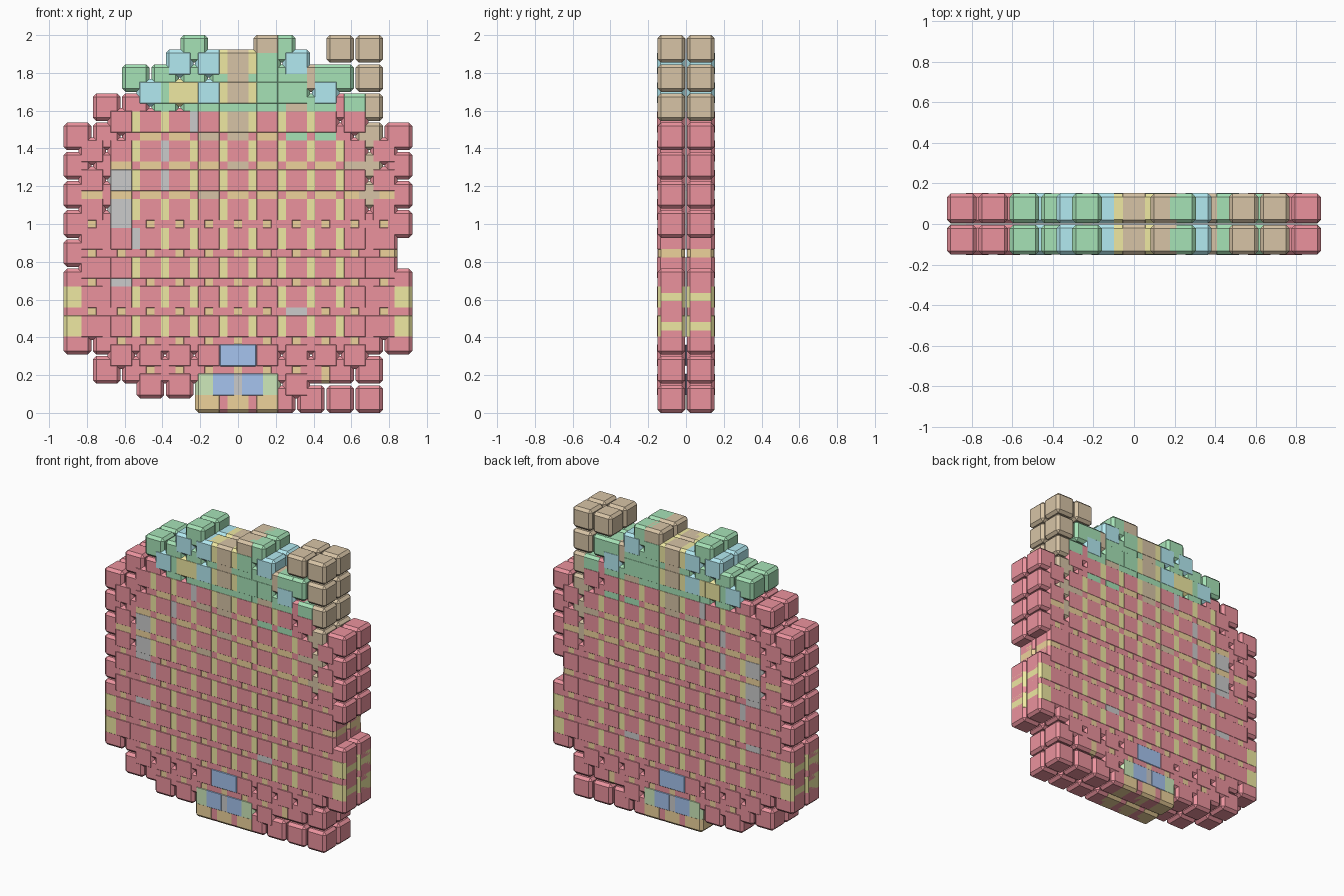
import bpy, bmesh
from mathutils import Matrix, Vector

if "Cube" in bpy.data.objects:
    bpy.data.objects.remove(bpy.data.objects["Cube"])

P, S, B = 0.1545, 0.146, 0.018      # block pitch, block size, bevel
COLORS = {
    "red": (0.83, 0.29, 0.34), "green": (0.38, 0.76, 0.47), "cyan": (0.45, 0.82, 0.88),
    "brown": (0.68, 0.55, 0.38), "yellow": (0.86, 0.81, 0.36), "orange": (0.85, 0.65, 0.33),
    "white": (0.84, 0.82, 0.82), "blue": (0.38, 0.55, 0.86), "lime": (0.62, 0.82, 0.50),
}
blocks = {}                          # (column, row) -> (colour, rank)


def put(c, r, col, rank=0):
    blocks[(c, r)] = (col, rank)


def span(a, b, r, col, rank=0):
    """Row of blocks from column a to column b inclusive."""
    c = a
    while c <= b:
        put(c, r, col, rank)
        c += 1


# base grid; rank decides which overlapping face lies outermost
for c in (4, 7):
    put(c, 0, "green")
span(2, 9, 1, "green")
put(8, 1, "brown")
span(1, 9, 2, "red")
span(3, 8, 2, "green")
for r in range(3, 11):
    span(0, 11, r, "red")
del blocks[(11, 7)]
span(1, 10, 11, "red")
span(8, 10, 12, "red")

# brown stalk at the upper right
put(9, 0, "brown")
for r in range(6):
    put(10, r, "brown", 0 if r < 3 else 1)

# blocks shifted half a step sideways
put(6.5, 0, "brown", 1)
span(5.5, 8.5, 1, "green", 1)
put(5.5, 1, "brown", 1)
span(4.5, 9.5, 2, "green", 1)
put(7.5, 2, "brown", 1)
span(2.5, 8.5, 3, "orange", 1)
span(1.5, 9.5, 4, "orange", 1)
span(0.5, 10.5, 5, "orange", 1)
for r in range(6, 10):
    span(0.5, 10.5, r, "orange", -1)
span(1.5, 9.5, 10, "orange", -1)
span(2.5, 8.5, 11, "orange", -1)
for c, r, col in ((7.5, 3, "green"), (8.5, 3, "green"), (4.5, 3, "brown"), (5.5, 3, "brown"),
                  (4.5, 5, "brown"), (5.5, 4, "brown"), (9.5, 4, "brown"),
                  (1.5, 8, "white"), (7.5, 9, "white"), (1.5, 6, "white")):
    if (c, r) in blocks:
        put(c, r, col, 1)

# blocks shifted half a step upwards
span(5, 6, 0.5, "yellow", 1)
span(3, 7, 1.5, "green", 1)
for c in (4, 5, 6):
    put(c, 1.5, "yellow", 1)
span(2, 8, 2.5, "yellow", 1)
for r in (3.5, 4.5, 5.5):
    span(2, 9, r, "yellow", 1)
for r in (6.5, 7.5, 8.5, 9.5):
    span(1, 10, r, "red", 1)
    span(2, 9, r, "yellow", 1)
for r in (8.5, 9.5):
    put(0, r, "yellow", 1)
    put(11, r, "yellow", 1)
for c, r in ((4, 2.5), (3, 3.5), (3, 4.5), (2, 6.5)):
    put(c, r, "white", 1)

# outermost grid shifted half a step both ways
span(3.5, 7.5, 0.5, "cyan", 2)
span(2.5, 8.5, 1.5, "cyan", 2)
put(3.5, 1.5, "yellow", 2)
for c, r in ((6.5, 0.5), (6.5, 1.5), (7.5, 1.5)):
    put(c, r, "green", 2)
for r in (0.5, 1.5):
    put(5.5, r, "brown", 2)
span(1.5, 9.5, 2.5, "red", 2)
put(5.5, 2.5, "brown", 2)
for k in range(3, 10):
    span(0.5, 10.5, k + 0.5, "red", 2)
span(1.5, 9.5, 10.5, "red", 2)
span(2.5, 7.5, 11.5, "red", 2)
put(1.5, 4.5, "white", 2)
put(1.5, 5.5, "white", 2)

# blue entrance and its base
put(5.25, 10.5, "blue", 3)
put(5.75, 10.5, "blue", 3)
put(5.5, 10.5, "white", 2)
put(5, 11.5, "blue", 3)
put(6, 11.5, "blue", 3)
put(4.5, 11.5, "lime", 2)
put(6.5, 11.5, "lime", 2)
put(5.5, 11.5, "white", 2)
span(5, 7, 12, "red", 0)
span(4.5, 6.5, 12, "orange", 1)

# one mesh of bevelled blocks per colour, two layers deep
for name, rgb in COLORS.items():
    bm = bmesh.new()
    for (c, r), (col, rank) in blocks.items():
        if col != name:
            continue
        for side in (-1, 1):
            pos = Vector(((c - 5.5) * P, side * P / 2, S / 2 + (12 - r) * P))
            size = (S, S + 0.002 * rank, S, 1)
            bmesh.ops.create_cube(bm, size=1, matrix=Matrix.Translation(pos) @ Matrix.Diagonal(size))
    bmesh.ops.bevel(bm, geom=bm.edges[:], offset=B, segments=1, affect='EDGES')
    me = bpy.data.meshes.new(name + "_blocks")
    bm.to_mesh(me)
    bm.free()
    mat = bpy.data.materials.new(name)
    mat.diffuse_color = (*rgb, 1)
    mat.use_nodes = True
    mat.node_tree.nodes["Principled BSDF"].inputs["Base Color"].default_value = mat.diffuse_color
    me.materials.append(mat)
    bpy.context.collection.objects.link(bpy.data.objects.new(name + "_blocks", me))
